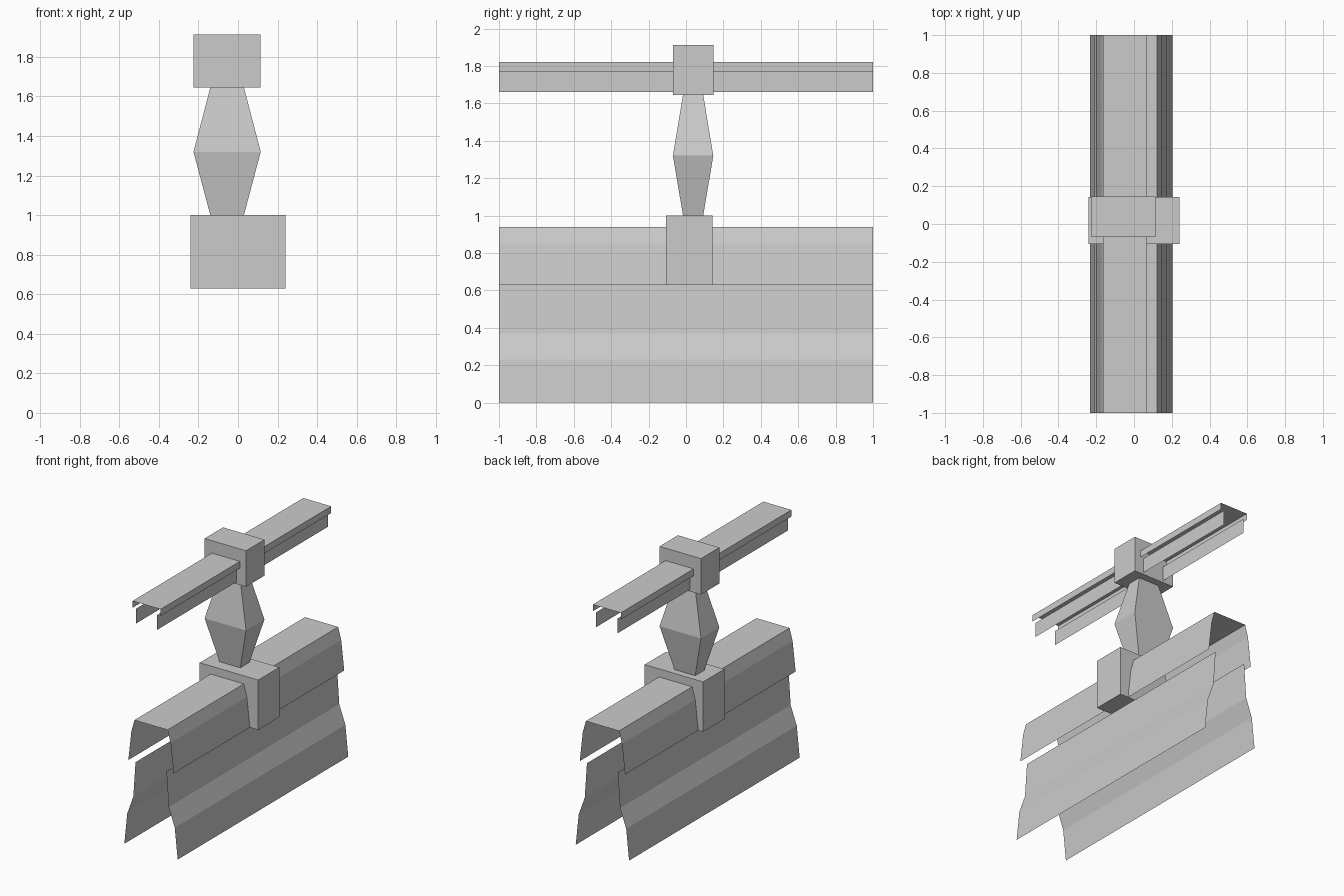
import bpy

cube = bpy.data.objects.get("Cube")
if cube:
    bpy.data.objects.remove(cube, do_unlink=True)

# One plain grey for every part
grey = bpy.data.materials.new("plain_grey")
COLOUR = (0.6, 0.6, 0.6, 1)
grey.diffuse_color = COLOUR
grey.use_nodes = True
grey.node_tree.nodes["Principled BSDF"].inputs["Base Color"].default_value = COLOUR


def add_mesh(name, verts, faces):
    mesh = bpy.data.meshes.new(name)
    mesh.from_pydata(verts, [], faces)
    mesh.materials.append(grey)
    obj = bpy.data.objects.new(name, mesh)
    bpy.context.collection.objects.link(obj)
    return obj


def sheet(name, profile):
    """Thin open sheet: an (x, z) profile swept along y."""
    verts = [(x, y, z) for x, z in profile for y in (-1, 1)]
    faces = [(2 * i, 2 * i + 1, 2 * i + 3, 2 * i + 2)
             for i in range(len(profile) - 1)]
    return add_mesh(name, verts, faces)


def mirrored(centre, half):
    """Left edge to right edge, from (half width, z) points listed bottom up."""
    left = [(centre - w, z) for w, z in half]
    right = [(centre + w, z) for w, z in reversed(half)]
    return left, right


def loft(name, centre, rings):
    """Closed solid through rectangles given as (half x, half y, z)."""
    cx, cy = centre
    corners = ((-1, -1), (1, -1), (1, 1), (-1, 1))
    verts = [(cx + sx * hx, cy + sy * hy, z)
             for hx, hy, z in rings for sx, sy in corners]
    faces = [(3, 2, 1, 0), tuple(len(verts) - 4 + k for k in range(4))]
    for r in range(len(rings) - 1):
        for k in range(4):
            a, b = 4 * r + k, 4 * r + (k + 1) % 4
            faces.append((a, b, b + 4, a + 4))
    return add_mesh(name, verts, faces)


# Lower rail: folded hood over two wavy skirts
LOWER_X = -0.014
left, right = mirrored(LOWER_X, [(0.186, 0.63), (0.161, 0.85), (0.136, 0.94)])
sheet("lower_rail_hood", left + right)
left, right = mirrored(LOWER_X, [(0.219, 0), (0.195, 0.23), (0.145, 0.37), (0.127, 0.63)])
sheet("lower_skirt_left", right)
sheet("lower_skirt_right", left)

# Handrail: shallow cap over two narrow webs
UPPER_X = -0.05
left, right = mirrored(UPPER_X, [(0.115, 1.77), (0.115, 1.82)])
sheet("handrail_cap", left + right)
left, right = mirrored(UPPER_X, [(0.087, 1.66), (0.087, 1.77)])
sheet("handrail_web_left", right)
sheet("handrail_web_right", left)

# Post: base block, tapered baluster and top block
POST = (-0.055, 0.038)
loft("base_block", (0, 0.018), [(0.24, 0.124, 0.63), (0.24, 0.124, 1.0)])
loft("baluster", POST, [(0.085, 0.054, 1.0), (0.17, 0.108, 1.32), (0.085, 0.054, 1.645)])
loft("top_block", POST, [(0.17, 0.108, 1.645), (0.17, 0.108, 1.912)])
